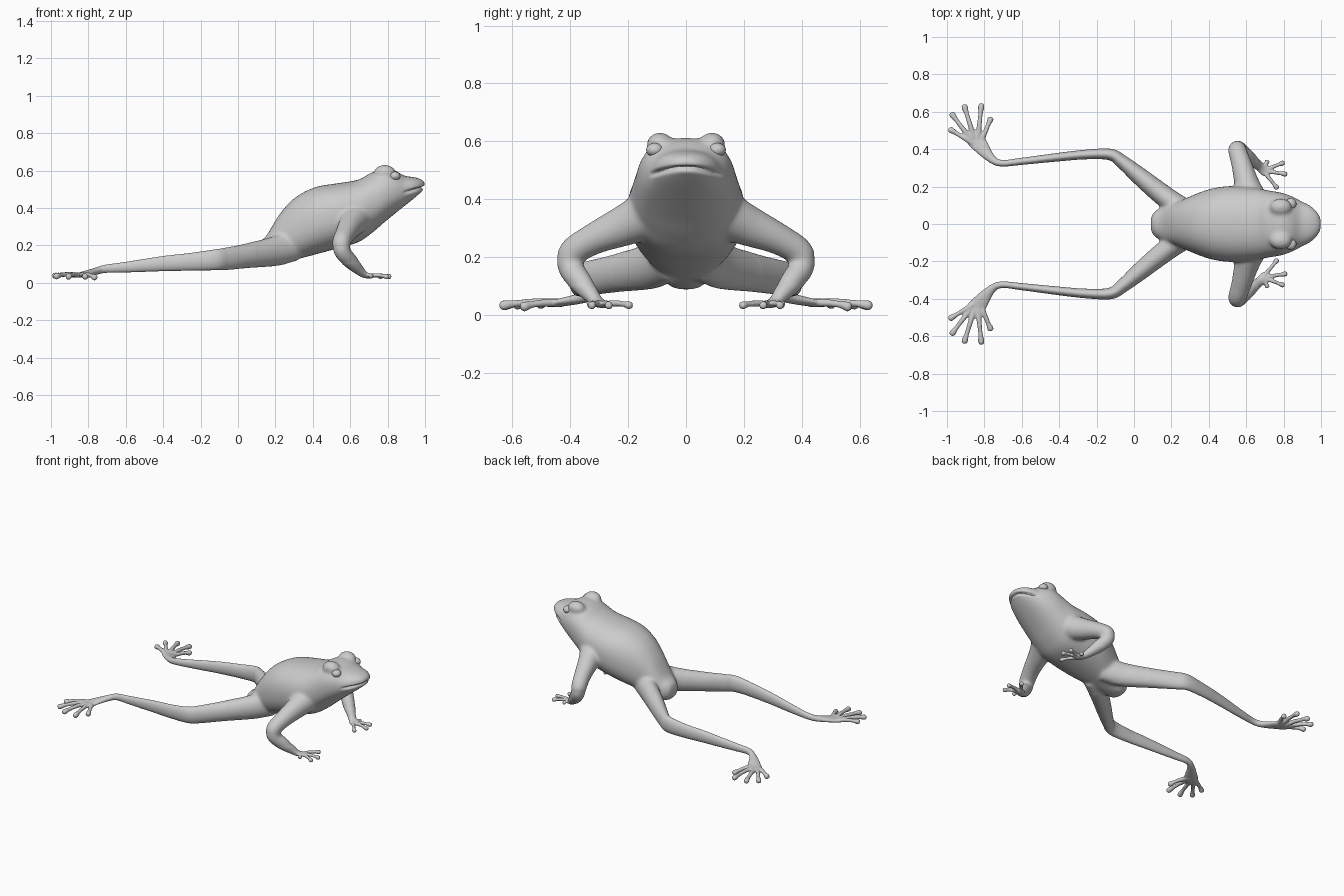
import bpy, bmesh, math
from mathutils import Vector

if "Cube" in bpy.data.objects:
    bpy.data.objects.remove(bpy.data.objects["Cube"])

parts = []


def spline(rows, steps):
    """Catmull-Rom through rows of equal length."""
    out = []
    n = len(rows)
    for i in range(n - 1):
        a, b, c, d = (rows[min(max(k, 0), n - 1)] for k in (i - 1, i, i + 1, i + 2))
        for s in range(steps):
            t = s / steps
            out.append([0.5 * (2 * q + (r - p) * t + (2 * p - 5 * q + 4 * r - w) * t * t
                               + (3 * q - p - 3 * r + w) * t ** 3)
                        for p, q, r, w in zip(a, b, c, d)])
    out.append(list(rows[-1]))
    return out


def loft(name, rows, steps=6, sides=32, axis=None, power=2.0):
    """Skin over rows of (x, y, z, half width, half height)."""
    rows = spline(rows, steps)
    pts = [Vector(r[:3]) for r in rows]
    bm = bmesh.new()
    rings = []
    for i, r in enumerate(rows):
        t = axis or (pts[min(i + 1, len(pts) - 1)] - pts[max(i - 1, 0)]).normalized()
        side = t.cross(Vector((0, 0, 1))).normalized()
        up = side.cross(t)
        ring = []
        for k in range(sides):
            a = 2 * math.pi * k / sides
            c, s = math.cos(a), math.sin(a)
            c = math.copysign(abs(c) ** (2 / power), c)
            s = math.copysign(abs(s) ** (2 / power), s)
            ring.append(bm.verts.new(pts[i] + side * c * max(r[3], .002) + up * s * max(r[4], .002)))
        rings.append(ring)
    for a, b in zip(rings, rings[1:]):
        for k in range(sides):
            j = (k + 1) % sides
            bm.faces.new((a[k], a[j], b[j], b[k]))
    bm.faces.new(rings[0])
    bm.faces.new(rings[-1])
    bmesh.ops.recalc_face_normals(bm, faces=bm.faces)
    me = bpy.data.meshes.new(name)
    bm.to_mesh(me)
    bm.free()
    ob = bpy.data.objects.new(name, me)
    bpy.context.collection.objects.link(ob)
    parts.append(ob)
    return ob


def ball(name, loc, radii):
    bpy.ops.mesh.primitive_uv_sphere_add(segments=32, ring_count=20, radius=1, location=loc)
    ob = bpy.context.object
    ob.name = name
    ob.scale = radii
    return ob


def digit(name, base, tip, r, s):
    """Toe or finger with a rounded pad."""
    b = Vector((base[0], base[1] * s, base[2]))
    e = Vector((tip[0], tip[1] * s, tip[2]))
    rows = []
    for f, k in ((0, 1.1), (.35, 1), (.7, .9), (.88, 1.25), (.96, 1.15), (1, .5)):
        p = b.lerp(e, f)
        p.z += .008 * math.sin(math.pi * f)
        rows.append((*p, r * k, r * k))
    loft(name, rows, 4, 16)


# Body and head: x, bottom, top, half width
profile = [(.09, .14, .18, .025), (.105, .105, .215, .06), (.15, .088, .25, .092),
           (.225, .1, .37, .115), (.305, .122, .455, .15), (.41, .15, .51, .188),
           (.52, .18, .53, .203), (.64, .215, .55, .195), (.715, .265, .59, .18),
           (.785, .325, .612, .168), (.84, .37, .6, .15), (.89, .41, .572, .125),
           (.94, .45, .565, .1), (.975, .48, .555, .07), (.995, .498, .542, .04),
           (1.0, .51, .535, .02)]
body = loft("body", [(x, 0, (a + b) / 2, w, (b - a) / 2) for x, a, b, w in profile],
            6, 64, Vector((1, 0, 0)), 2.3)

arm = [(.64, .1, .36, .09, .09), (.605, .21, .31, .068, .072), (.575, .32, .262, .055, .055),
       (.553, .392, .215, .05, .05), (.56, .398, .163, .045, .045), (.605, .362, .112, .04, .04),
       (.65, .325, .065, .028, .026), (.675, .305, .044, .026, .018),
       (.7, .285, .036, .03, .013), (.715, .277, .034, .022, .01)]
leg = [(.3, .06, .2, .06, .085), (.2, .12, .17, .06, .08), (.055, .235, .145, .05, .066),
       (-.06, .33, .128, .037, .06), (-.125, .371, .122, .031, .056), (-.25, .372, .112, .026, .048),
       (-.4, .358, .102, .023, .041), (-.6, .335, .083, .019, .029), (-.71, .325, .074, .018, .022),
       (-.765, .352, .06, .024, .019), (-.83, .43, .043, .046, .014), (-.855, .465, .039, .05, .011)]
fingers = [(.715, .34, .032), (.805, .33, .03), (.82, .265, .03), (.77, .187, .03)]
toes = [(-.99, .51, .034), (-.98, .595, .032), (-.91, .64, .03), (-.815, .645, .03), (-.762, .572, .025)]
toe_base = [(-.86, .43), (-.87, .45), (-.855, .46), (-.835, .45), (-.82, .435)]

# Limbs, feet and brows on both sides
for s in (1, -1):
    flip = lambda rows: [(x, y * s, z, a, b) for x, y, z, a, b in rows]
    loft("front_leg", flip(arm))
    loft("hind_leg", flip(leg))
    for f in fingers:
        digit("finger", (.69, .285, .034), f, .0115, s)
    for b, t in zip(toe_base, toes):
        digit("toe", (*b, .04), t, .0135, s)
    parts.append(ball("brow", (.785, .09 * s, .588), (.06, .047, .043)))

# Merge everything into one continuous skin
bpy.ops.object.select_all(action='DESELECT')
for p in parts:
    p.select_set(True)
bpy.context.view_layer.objects.active = body
bpy.ops.object.join()
body.name = "skin"
m = body.modifiers.new("blend", 'REMESH')
m.mode = 'VOXEL'
m.voxel_size = .006
bpy.ops.object.convert(target='MESH')
body = bpy.context.object

# Soften the joints strongly, the feet only a little
group = body.vertex_groups.new(name="joints")
group.add([v.index for v in body.data.vertices if v.co.z > .1 and v.co.x > .1], 1, 'REPLACE')
for grp, count in (("joints", 40), ("", 3)):
    m = body.modifiers.new("soften", 'SMOOTH')
    m.factor = .5
    m.iterations = count
    m.vertex_group = grp
bpy.ops.object.convert(target='MESH')
body = bpy.context.object

# Mouth crease
moves = []
for v in body.data.vertices:
    if v.co.x > .88:
        fade = min(1, (v.co.x - .88) / .05)
        line = .507 - 1.5 * v.co.y ** 2
        d = .02 * fade * math.exp(-((v.co.z - line) / .008) ** 2)
        moves.append((v, v.co - v.normal * d))
for v, co in moves:
    v.co = co
body.data.polygons.foreach_set("use_smooth", [True] * len(body.data.polygons))

# Eyes
for s in (1, -1):
    eye = ball("eye", (.838, .108 * s, .57), (.03, .03, .024))
    eye.data.polygons.foreach_set("use_smooth", [True] * len(eye.data.polygons))
